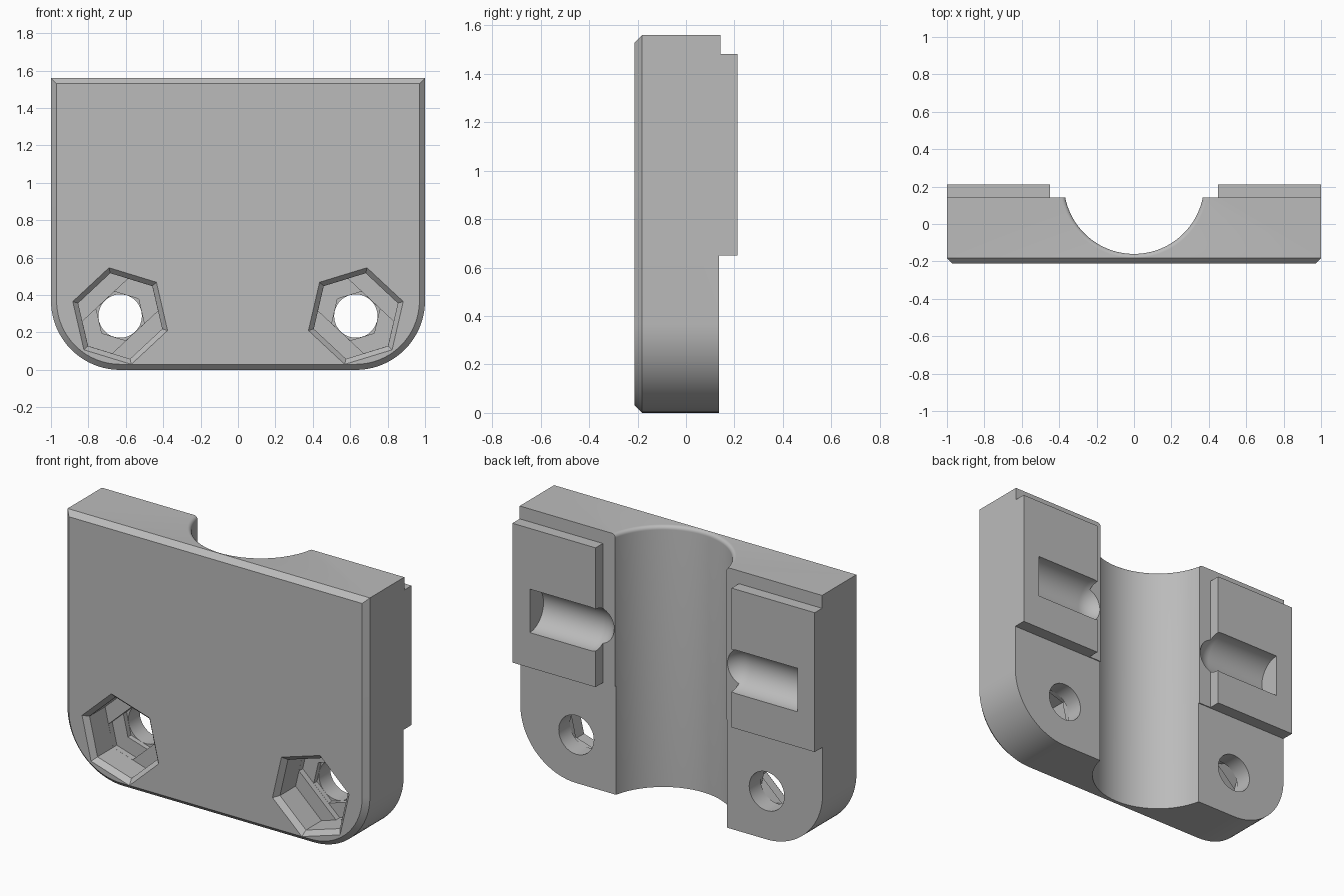
import bpy, bmesh, math
from mathutils import Matrix

if "Cube" in bpy.data.objects:
    bpy.data.objects.remove(bpy.data.objects["Cube"])

grey = bpy.data.materials.new("light grey")
grey.diffuse_color = (0.5, 0.5, 0.5, 1)
grey.use_nodes = True
grey.node_tree.nodes["Principled BSDF"].inputs["Base Color"].default_value = grey.diffuse_color


def loft(name, rings):
    """Solid skinned through rings that share one point count, with end caps."""
    bm = bmesh.new()
    loops = [[bm.verts.new(p) for p in ring] for ring in rings]
    n = len(loops[0])
    for a, b in zip(loops, loops[1:]):
        for i in range(n):
            bm.faces.new((a[i], a[(i + 1) % n], b[(i + 1) % n], b[i]))
    bm.faces.new(loops[0])
    bm.faces.new(loops[-1])
    bmesh.ops.recalc_face_normals(bm, faces=bm.faces)
    mesh = bpy.data.meshes.new(name)
    bm.to_mesh(mesh)
    bm.free()
    ob = bpy.data.objects.new(name, mesh)
    bpy.context.collection.objects.link(ob)
    return ob


def prism(name, outline_fronts):
    """Loft of (y, [(x, z), ...]) outlines."""
    return loft(name, [[(x, y, z) for x, z in pts] for y, pts in outline_fronts])


def lathe(name, profile, centre, axis, n=72):
    """Solid of revolution from (distance along axis, radius) pairs."""
    turn = {'Z': Matrix(), 'X': Matrix.Rotation(math.pi / 2, 4, 'Y'),
            'Y': Matrix.Rotation(-math.pi / 2, 4, 'X')}[axis]
    m = Matrix.Translation(centre) @ turn
    ob = loft(name, [[(r * math.cos(2 * math.pi * i / n), r * math.sin(2 * math.pi * i / n), t)
                      for i in range(n)] for t, r in profile])
    ob.data.transform(m)
    return ob


def cut(ob, cutter):
    cutter.hide_render = True
    mod = ob.modifiers.new("cut", 'BOOLEAN')
    mod.operation, mod.solver, mod.object = 'DIFFERENCE', 'EXACT', cutter
    bpy.context.view_layer.objects.active = ob
    bpy.ops.object.modifier_apply(modifier=mod.name)
    bpy.data.objects.remove(cutter)


def box(x0, x1, y0, y1, z0, z1):
    pts = [(x0, z0), (x1, z0), (x1, z1), (x0, z1)]
    return prism("box_cutter", [(y0, pts), (y1, pts)])


# clamp body: plate with rounded lower corners and a chamfered front edge
def plate(inset, r=0.37, steps=20):
    pts = [(-1 + inset, 1.56 - inset)]
    for cx, start in ((-1 + r, 180), (1 - r, 270)):
        for i in range(steps + 1):
            a = math.radians(start + 90 * i / steps)
            pts.append((cx + (r - inset) * math.cos(a), r + (r - inset) * math.sin(a)))
    return pts + [(1 - inset, 1.56 - inset)]


body = prism("clamp_body", [(-0.212, plate(0.03)), (-0.182, plate(0)), (0.212, plate(0))])

# step the back down, leaving one raised pad on each side
cut(body, box(-2, 2, 0.137, 1, -1, 0.65))
cut(body, box(-2, 2, 0.143, 1, 1.483, 2))
cut(body, box(-0.45, 0.45, 0.143, 1, 0.5, 2))

# vertical rod channel with a rounded lip at the top
lip = [(1.56 - 0.022 * math.cos(a), 0.397 - 0.022 * math.sin(a))
       for a in (math.pi / 2 * i / 6 for i in range(6, -1, -1))]
lip = [(1.56 - 0.022 + 0.022 * math.sin(a), 0.375 + 0.022 * (1 - math.cos(a)))
       for a in (math.pi / 2 * i / 6 for i in range(7))]
cut(body, lathe("channel_cutter", [(-0.2, 0.375)] + lip + [(1.8, 0.397)], (0, 0.215, 0), 'Z', 128))


# nut pockets, stepped floors, bolt holes and cross slots
def hexagon(cx, s, r, along=None):
    """Hexagon tilted to match its side; 'along' stretches two opposite corners."""
    pts = []
    for k in range(6):
        a = math.radians(43 + 60 * k)
        x, z = r * math.cos(a), r * math.sin(a)
        if along:
            u = (along, along - 0.0675, -along + 0.0675)[(0, 1, 2)[k % 3]] if k < 3 else \
                -(along, along - 0.0675, -along + 0.0675)[k % 3]
            v = (0, 0.117, 0.117, 0, -0.117, -0.117)[k]
            c, d = math.cos(math.radians(43)), math.sin(math.radians(43))
            x, z = u * c - v * d, u * d + v * c
        pts.append((cx + s * x, 0.288 + z))
    return pts


for s in (-1, 1):
    cx = 0.63 * s
    m = -s  # tilt is mirrored between the sides
    cut(body, prism("pocket_cutter", [(-0.242, hexagon(cx, m, 0.295)), (-0.182, hexagon(cx, m, 0.235)),
                                      (-0.035, hexagon(cx, m, 0.235))]))
    cut(body, prism("bridge_cutter", [(-0.06, hexagon(cx, m, 0.2345, 0.2345)),
                                      (0.0, hexagon(cx, m, 0.2345, 0.2345))]))
    cut(body, prism("inner_hex_cutter", [(-0.05, hexagon(cx, m, 0.1345)), (0.03, hexagon(cx, m, 0.1345))]))
    cut(body, lathe("hole_cutter", [(-0.1, 0.116), (0.4, 0.116)], (cx, 0, 0.288), 'Y', 48))

    # half-round slot: flat outer end, ball-shaped inner end
    ball = [(0.485 - 0.13 * math.cos(a), 0.13 * math.sin(a))
            for a in (math.radians(1 + 89 * i / 14) for i in range(15))]
    cut(body, lathe("slot_cutter", [(s * t, r) for t, r in ball + [(0.885, 0.13)]],
                    (0, 0.212, 0.99), 'X', 64))

body.data.materials.clear()
body.data.materials.append(grey)
for p in body.data.polygons:
    p.material_index = 0
bpy.context.view_layer.objects.active = body
body.select_set(True)
bpy.ops.object.shade_smooth_by_angle(angle=math.radians(25))
